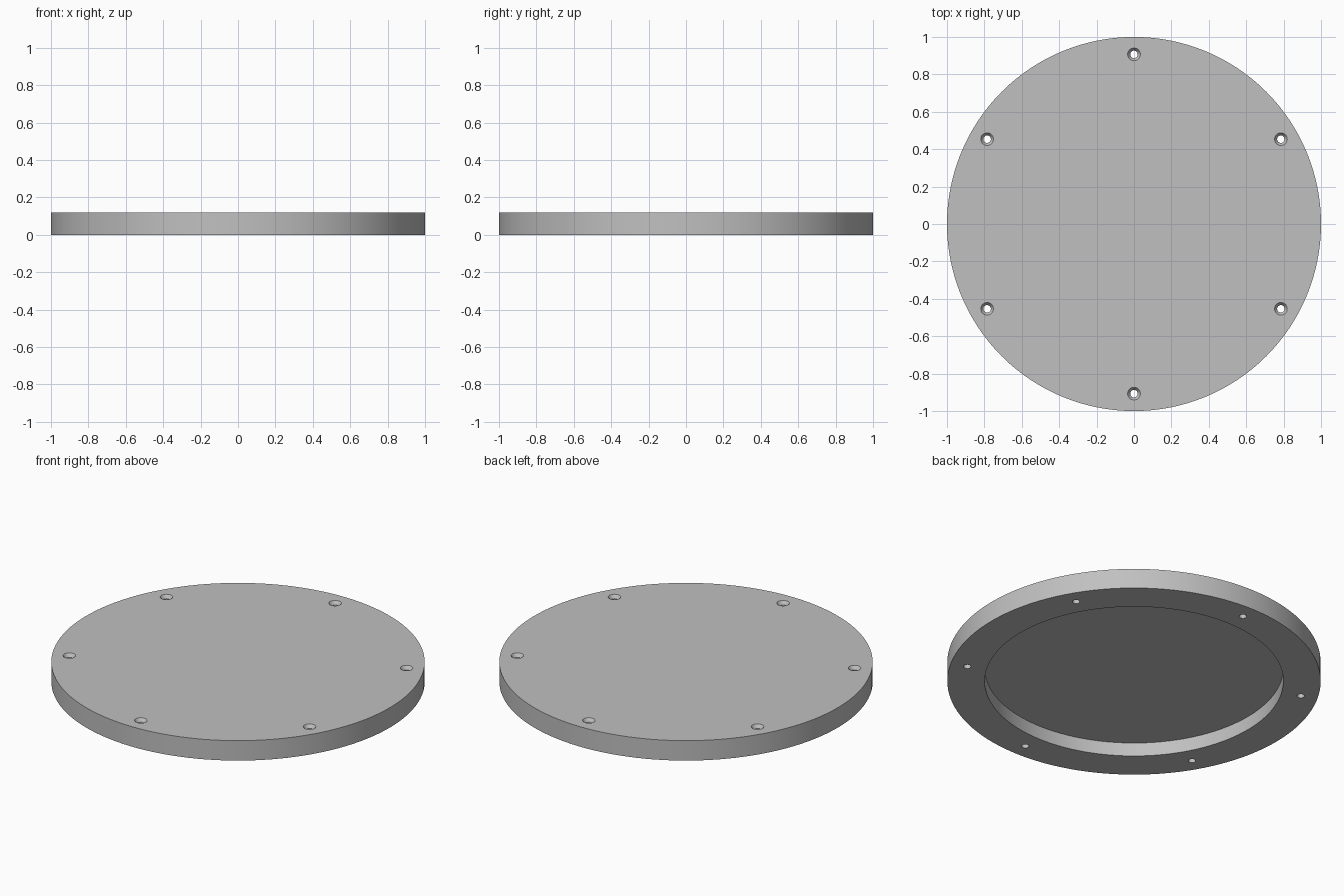
import bpy, bmesh, math
from mathutils import Matrix, Vector

if "Cube" in bpy.data.objects:
    bpy.data.objects.remove(bpy.data.objects["Cube"], do_unlink=True)

HEIGHT = 0.118
RECESS_DEPTH = 0.08
BOLT_CIRCLE = 0.907

grey = bpy.data.materials.new("plain grey")
grey.use_nodes = True
colour = (0.53, 0.53, 0.53, 1)
grey.diffuse_color = colour
grey.node_tree.nodes["Principled BSDF"].inputs["Base Color"].default_value = colour


def lathe(bm, profile, steps, centre=(0, 0)):
    """Spin an (r, z) profile, starting and ending on the axis, into a solid."""
    verts = [bm.verts.new((r, 0, z)) for r, z in profile]
    edges = [bm.edges.new(pair) for pair in zip(verts, verts[1:])]
    spun = bmesh.ops.spin(bm, geom=verts + edges, cent=(0, 0, 0), axis=(0, 0, 1),
                          angle=math.tau, steps=steps, use_duplicate=False)
    fresh = [v for v in bm.verts if not v.tag]
    bmesh.ops.translate(bm, verts=fresh, vec=Vector((*centre, 0)))
    bmesh.ops.remove_doubles(bm, verts=fresh, dist=1e-5)
    for v in bm.verts:
        v.tag = True


def finish(bm, name):
    bmesh.ops.recalc_face_normals(bm, faces=bm.faces)
    mesh = bpy.data.meshes.new(name)
    bm.to_mesh(mesh)
    bm.free()
    mesh.materials.append(grey)
    obj = bpy.data.objects.new(name, mesh)
    bpy.context.collection.objects.link(obj)
    return obj


# Round cover plate with a shallow recess underneath
bm = bmesh.new()
lathe(bm, [(0, RECESS_DEPTH), (0.8, RECESS_DEPTH), (0.8, 0), (1, 0),
           (1, HEIGHT), (0, HEIGHT)], 128)
plate = finish(bm, "cover_plate")

# Six countersunk screw holes, cut right through the rim
bm = bmesh.new()
for i in range(6):
    a = math.radians(30 + 60 * i)
    lathe(bm, [(0, -0.05), (0.02, -0.05), (0.02, HEIGHT - 0.02),
               (0.034, HEIGHT), (0.034, HEIGHT + 0.05), (0, HEIGHT + 0.05)],
          32, (BOLT_CIRCLE * math.cos(a), BOLT_CIRCLE * math.sin(a)))
cutter = finish(bm, "screw_hole_cutter")
cutter.hide_render = True

cut = plate.modifiers.new("screw holes", "BOOLEAN")
cut.operation = "DIFFERENCE"
cut.solver = "EXACT"
cut.object = cutter

bpy.ops.object.select_all(action="DESELECT")
plate.select_set(True)
bpy.context.view_layer.objects.active = plate
bpy.ops.object.modifier_apply(modifier=cut.name)
bpy.data.objects.remove(cutter, do_unlink=True)
bpy.ops.object.shade_smooth_by_angle(angle=math.radians(30))
